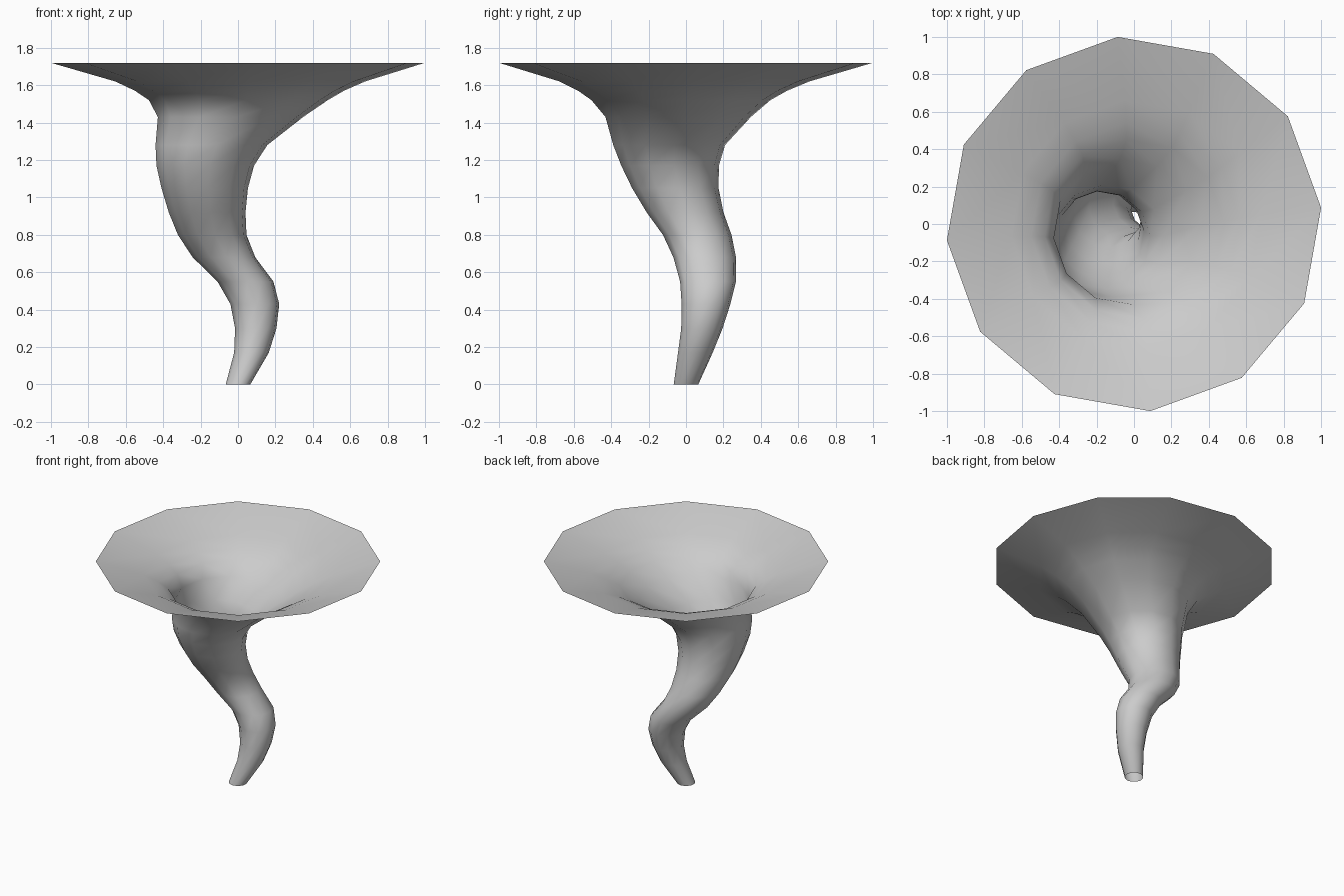
import bpy, bmesh
from math import cos, sin, radians, tau

if "Cube" in bpy.data.objects:
    bpy.data.objects.remove(bpy.data.objects["Cube"])

SIDES = 12
# Rings of the winding funnel: centre x, centre y, height, radius
RINGS = [
    (0, 0, 0, .066), (.072, .05, .17, .093), (.095, .085, .30, .111),
    (.09, .107, .43, .131), (.04, .118, .55, .15), (-.075, .10, .68, .168),
    (-.138, .06, .80, .184), (-.165, -.005, .92, .206), (-.178, -.057, 1.05, .232),
    (-.175, -.085, 1.17, .262), (-.142, -.09, 1.28, .30), (-.04, -.042, 1.43, .39),
    (.002, -.027, 1.52, .48), (.008, -.018, 1.57, .56), (.012, -.008, 1.62, .67),
    (0, 0, 1.72, 1.004),
]

# Open-ended funnel skin lofted through the rings
bm = bmesh.new()
loops = []
for cx, cy, z, r in RINGS:
    angles = [radians(5) + tau * i / SIDES for i in range(SIDES)]
    loops.append([bm.verts.new((cx + r * cos(a), cy + r * sin(a), z)) for a in angles])
for low, high in zip(loops, loops[1:]):
    for i in range(SIDES):
        j = (i + 1) % SIDES
        bm.faces.new((low[i], low[j], high[j], high[i])).smooth = True

mesh = bpy.data.meshes.new("tornado_funnel")
bm.to_mesh(mesh)
bm.free()
bpy.context.collection.objects.link(bpy.data.objects.new("tornado_funnel", mesh))
